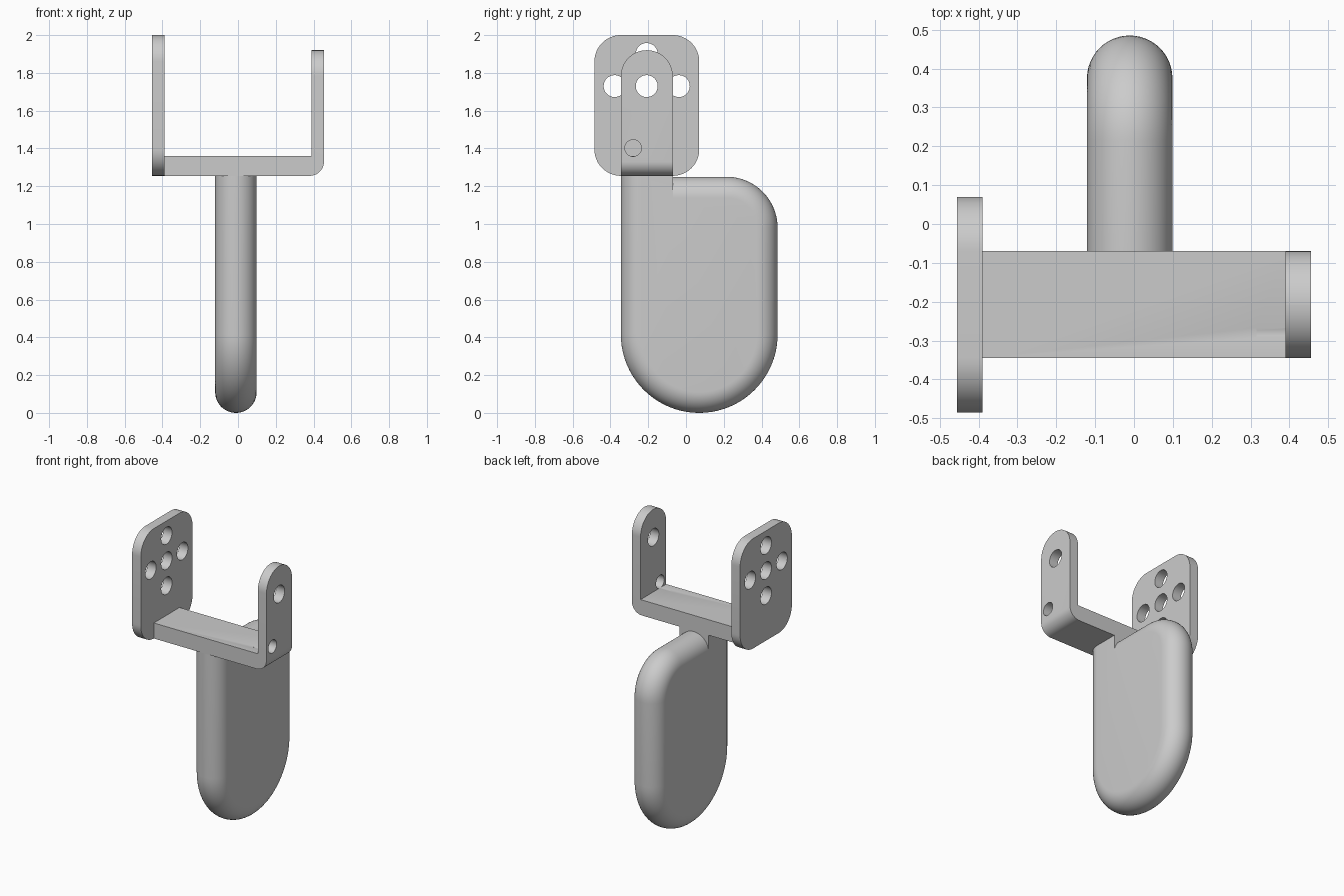
import bpy, bmesh
from math import sin, cos, pi, radians

if "Cube" in bpy.data.objects:
    bpy.data.objects.remove(bpy.data.objects["Cube"], do_unlink=True)

grey = bpy.data.materials.new("light grey")
grey.use_nodes = True
grey.diffuse_color = (0.6, 0.6, 0.6, 1)
grey.node_tree.nodes["Principled BSDF"].inputs["Base Color"].default_value = (0.6, 0.6, 0.6, 1)


def make_object(name, bm):
    bmesh.ops.recalc_face_normals(bm, faces=bm.faces[:])
    mesh = bpy.data.meshes.new(name)
    bm.to_mesh(mesh)
    bm.free()
    mesh.materials.append(grey)
    obj = bpy.data.objects.new(name, mesh)
    bpy.context.collection.objects.link(obj)
    return obj


def prism(points, offset):
    """Extrude a closed 3D outline along an offset."""
    bm = bmesh.new()
    face = bm.faces.new([bm.verts.new(p) for p in points])
    new = bmesh.ops.extrude_face_region(bm, geom=[face])["geom"]
    bmesh.ops.translate(bm, vec=offset, verts=[v for v in new if isinstance(v, bmesh.types.BMVert)])
    return bm


def round_edges(bm, test, radius, segments=16):
    """Round every edge whose two ends both pass the test and run the same way."""
    edges = [e for e in bm.edges if test(e.verts[0].co, e.verts[1].co)]
    bmesh.ops.bevel(bm, geom=edges, offset=radius, segments=segments, profile=0.5, affect='EDGES')


def drill(obj, x0, x1, y, z, radius):
    """Bore a round hole along x."""
    bpy.ops.mesh.primitive_cylinder_add(vertices=40, radius=radius, depth=x1 - x0,
                                        location=((x0 + x1) / 2, y, z), rotation=(0, pi / 2, 0))
    cutter = bpy.context.object
    cutter.hide_render = True
    cutter.data.materials.append(grey)
    mod = obj.modifiers.new("hole", 'BOOLEAN')
    mod.operation, mod.solver, mod.object = 'DIFFERENCE', 'EXACT', cutter
    bpy.context.view_layer.objects.active = obj
    bpy.ops.object.modifier_apply(modifier=mod.name)
    bpy.data.objects.remove(cutter, do_unlink=True)


def smooth(obj):
    bpy.ops.object.select_all(action='DESELECT')
    obj.select_set(True)
    bpy.context.view_layer.objects.active = obj
    bpy.ops.object.shade_smooth_by_angle(angle=radians(30))


FRONT, BACK, MID = -0.345, -0.07, -0.208
BASE, BAR_TOP, HOLE_Z = 1.255, 1.36, 1.73

# Mounting plate: rounded corners and a cross of five holes
bm = prism([(-0.455, -0.485, BASE), (-0.455, 0.07, BASE), (-0.455, 0.07, 2), (-0.455, -0.485, 2)],
           (0.065, 0, 0))
round_edges(bm, lambda a, b: abs(a.x - b.x) > 0.01, 0.14)
plate = make_object("mounting_plate", bm)
for dy, dz in [(0, 0), (0.17, 0), (-0.17, 0), (0, 0.17), (0, -0.17)]:
    drill(plate, -0.6, -0.3, MID + dy, HOLE_Z + dz, 0.058)
smooth(plate)

# Crossbar and upright arm in one bent piece
profile = [(-0.39, BASE), (0.455, BASE), (0.455, 1.92), (0.39, 1.92), (0.39, BAR_TOP), (-0.39, BAR_TOP)]
bm = prism([(x, FRONT, z) for x, z in profile], (0, BACK - FRONT, 0))
round_edges(bm, lambda a, b: min(a.z, b.z) > 1.9 and abs(a.x - b.x) > 0.01, 0.137)
round_edges(bm, lambda a, b: min(a.x, b.x) > 0.45 and max(a.z, b.z) < BASE + 0.001, 0.075, 10)
arm = make_object("crossbar_and_arm", bm)
drill(arm, 0.3, 0.6, MID, HOLE_Z, 0.058)
drill(arm, 0.315, 0.6, -0.28, 1.402, 0.044)
smooth(arm)

# Grip: outline inset ring by ring to give a full round edge, with a neck under the bar
R, CENTRE = 0.11, -0.011


def arc(cy, cz, radius, start, end, steps=20):
    angles = [start + (end - start) * i / steps for i in range(steps + 1)]
    return [(cy + radius * cos(a), cz + radius * sin(a)) for a in angles]


def grip_outline(d):
    neck = [(BACK, 1.25 - d), (BACK, 1.27), (FRONT + d, 1.27)]
    return (arc(0.07, 0.415, 0.415 - d, pi, 2 * pi, 40)
            + arc(0.215, 0.98, 0.27 - d, 0, pi / 2) + neck)


bm = bmesh.new()
rings = []
for i in range(25):
    t = -pi / 2 + pi * i / 24
    rings.append([bm.verts.new((CENTRE + R * sin(t), y, z)) for y, z in grip_outline(R * (1 - cos(t)))])
for a, b in zip(rings, rings[1:]):
    for j in range(len(a)):
        k = (j + 1) % len(a)
        bm.faces.new((a[j], a[k], b[k], b[j]))
bm.faces.new(rings[0])
bm.faces.new(rings[-1])
smooth(make_object("grip", bm))
